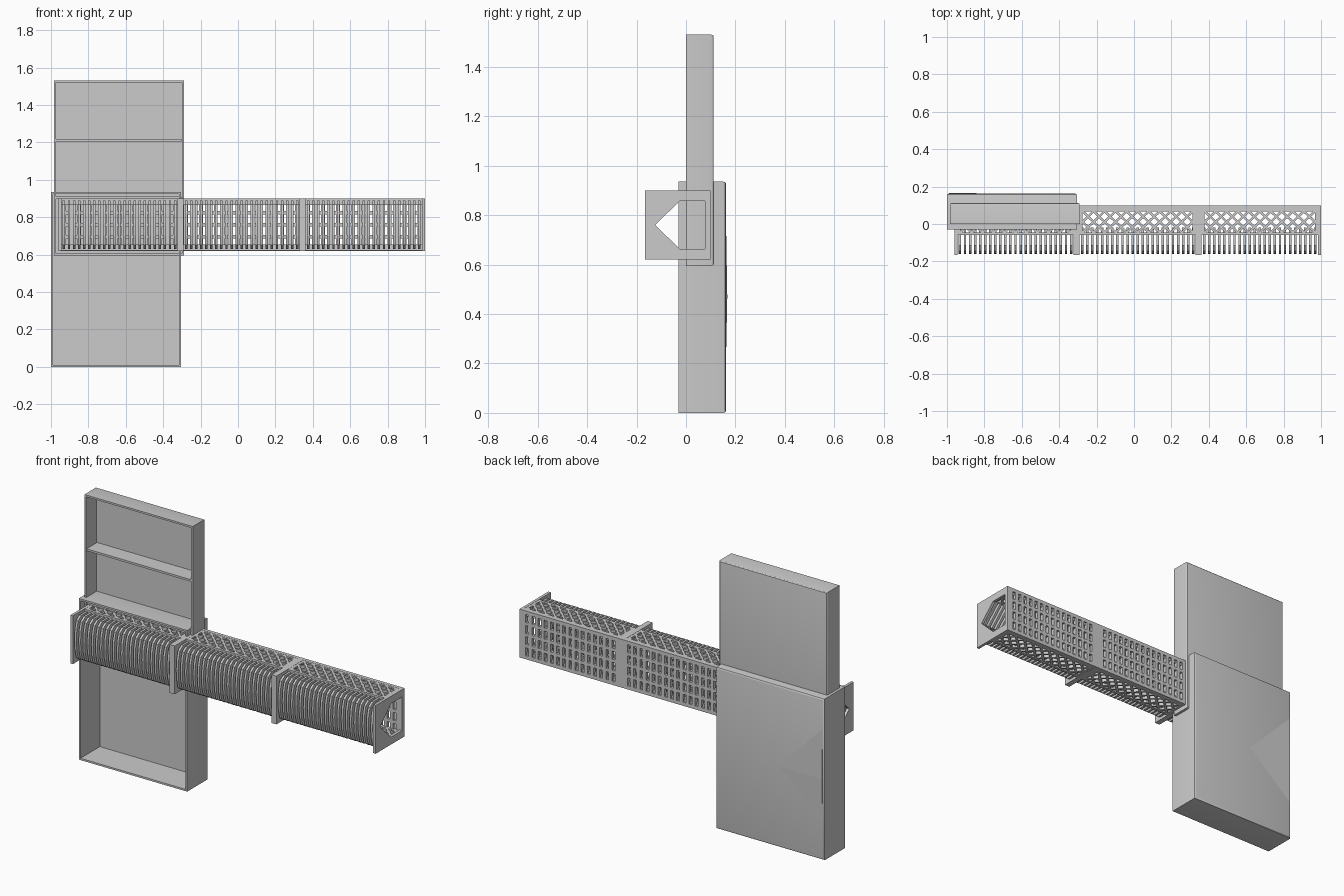
import bpy, bmesh

if "Cube" in bpy.data.objects:
    bpy.data.objects.remove(bpy.data.objects["Cube"])

ZC = 0.76          # centre height of the bar
ZB, ZT = 0.62, 0.90  # bar bottom / top
YF, YB = -0.165, 0.10  # bar front / back
M = 0.653          # module length


def finish(name, bm):
    bmesh.ops.recalc_face_normals(bm, faces=bm.faces)
    me = bpy.data.meshes.new(name)
    bm.to_mesh(me)
    bm.free()
    ob = bpy.data.objects.new(name, me)
    bpy.context.collection.objects.link(ob)
    return ob


def add_prism(bm, pts, vec):
    """Closed polygon of 3D points swept along vec."""
    a = [bm.verts.new(p) for p in pts]
    b = [bm.verts.new([p[i] + vec[i] for i in range(3)]) for p in pts]
    bm.faces.new(a)
    bm.faces.new(b[::-1])
    n = len(a)
    for i in range(n):
        j = (i + 1) % n
        bm.faces.new((a[i], b[i], b[j], a[j]))


def add_box(bm, x, y, z):
    add_prism(bm, [(x[0], y[0], z[0]), (x[1], y[0], z[0]),
                   (x[1], y[1], z[0]), (x[0], y[1], z[0])], (0, 0, z[1] - z[0]))


def tray(name, x, y, z, wall=0.015):
    """Box open to the front with a rounded back rim."""
    bm = bmesh.new()
    add_box(bm, x, y, z)
    bmesh.ops.recalc_face_normals(bm, faces=bm.faces)
    front = next(f for f in bm.faces if f.normal.y < -0.9)
    bmesh.ops.inset_individual(bm, faces=[front], thickness=wall)
    inner = bmesh.ops.extrude_discrete_faces(bm, faces=[front])["faces"][0]
    bmesh.ops.translate(bm, verts=inner.verts, vec=(0, y[1] - y[0] - wall, 0))
    rim = [e for e in bm.edges if all(v.co.y > y[1] - 1e-5 for v in e.verts)]
    bmesh.ops.bevel(bm, geom=rim, offset=0.01, segments=3, affect='EDGES', profile=0.5)
    ob = finish(name, bm)
    bpy.context.view_layer.objects.active = ob
    ob.select_set(True)
    bpy.ops.object.shade_smooth_by_angle()
    ob.select_set(False)


# lower and upper trays
tray("lower_tray", (-1.0, -0.305), (-0.03, 0.162), (0.0, 0.935))
tray("upper_tray", (-0.985, -0.29), (0.0, 0.112), (0.595, 1.53))

# compartment shelves of the upper tray
bm = bmesh.new()
for z in (1.212, 0.905):
    add_box(bm, (-0.972, -0.303), (0.001, 0.1), (z - 0.006, z + 0.006))
finish("upper_tray_shelves", bm)

# faint raised facet on the back of the lower tray
bm = bmesh.new()
p = [bm.verts.new(c) for c in ((-0.65, 0.161, 0.47), (-0.99, 0.161, 0.18),
                               (-0.99, 0.161, 0.82), (-0.988, 0.167, 0.47))]
for t in ((0, 1, 2), (0, 1, 3), (1, 2, 3), (0, 2, 3)):
    bm.faces.new([p[i] for i in t])
finish("lower_tray_back_facet", bm)


def mirror_z(pts):
    return [(y, 2 * ZC - z) for y, z in pts]


# end plate with a pentagon opening, built as two mirrored halves
HALF_PLATE = [(YB, ZC), (YB, ZT), (YF, ZT), (YF, ZC), (-0.125, ZC),
              (-0.025, 0.857), (0.077, 0.857), (0.077, ZC)]
# fin: bowed outer edge, V-shaped inner edge
OUTER = [(-0.02, 0.889), (-0.115, 0.889), (-0.145, 0.868), (-0.157, 0.82)]
FIN = OUTER + [(-0.161, ZC)] + mirror_z(OUTER)[::-1] + \
      [(-0.025, 2 * ZC - 0.857), (-0.125, ZC), (-0.025, 0.857)]


def end_plates(name, x0):
    bm = bmesh.new()
    for x in (x0, x0 + M - 0.016):
        for half in (HALF_PLATE, mirror_z(HALF_PLATE)):
            add_prism(bm, [(x, y, z) for y, z in half], (0.016, 0, 0))
    finish(name, bm)


def fins(name, x0, n=23):
    bm = bmesh.new()
    step = (M - 0.032) / n
    for i in range(n):
        x = x0 + 0.016 + (i + 0.5) * step - 0.0065
        add_prism(bm, [(x, y, z) for y, z in FIN], (0.013, 0, 0))
    finish(name, bm)


def back_panel(name, x0, cols=15, rows=4):
    """Slotted wall: grid of cells with the slots left out."""
    xs, zs = [x0 + 0.01], [ZB]
    pitch, zp = (M - 0.06) / cols, (ZT - ZB - 0.024) / rows
    for i in range(cols):
        c = x0 + 0.03 + (i + 0.5) * pitch
        xs += [c - 0.0095, c + 0.0095]
    for j in range(rows):
        c = ZB + 0.012 + (j + 0.5) * zp
        zs += [c - 0.023, c + 0.023]
    xs.append(x0 + M - 0.01)
    zs.append(ZT)
    bm = bmesh.new()
    v = [[bm.verts.new((x, YB, z)) for z in zs] for x in xs]
    for i in range(len(xs) - 1):
        for j in range(len(zs) - 1):
            if not (i % 2 and j % 2):
                bm.faces.new((v[i][j], v[i][j + 1], v[i + 1][j + 1], v[i + 1][j]))
    bmesh.ops.recalc_face_normals(bm, faces=bm.faces)
    if bm.faces[:][0].normal.y < 0:
        bmesh.ops.reverse_faces(bm, faces=bm.faces[:])
    me = bpy.data.meshes.new(name)
    bm.to_mesh(me)
    bm.free()
    ob = bpy.data.objects.new(name, me)
    bpy.context.collection.objects.link(ob)
    mod = ob.modifiers.new("thickness", 'SOLIDIFY')
    mod.thickness = 0.02
    mod.offset = -1


def lattice(name, x0, z0, z1):
    """Framed panel crossed by diagonal bars."""
    bm = bmesh.new()
    xa, xb, ya, yb = x0 + 0.032, x0 + M - 0.032, -0.045, 0.068
    dz, h, w = z1 - z0, yb - ya, 0.009
    add_box(bm, (x0 + 0.01, xa), (-0.06, YB - 0.01), (z0, z1))
    add_box(bm, (xb, x0 + M - 0.01), (-0.06, YB - 0.01), (z0, z1))
    add_box(bm, (xa, xb), (-0.06, ya), (z0, z1))
    add_box(bm, (xa, xb), (yb, YB - 0.01), (z0, z1))
    n = 10
    step = (xb - xa) / n
    run = 2 * step
    for k in range(-1, n):
        s = xa + k * step
        t0 = max(0, (xa - s) / run)
        t1 = min(1, (xb - s) / run)
        for flip in (False, True):
            q = []
            for t in (t0, t1):
                y = (yb - h * t) if flip else (ya + h * t)
                q.append((s + run * t, y))
            (ax, ay), (bx, by) = q
            add_prism(bm, [(ax - w, ay, z0), (ax + w, ay, z0),
                           (bx + w, by, z0), (bx - w, by, z0)], (0, 0, dz))
    finish(name, bm)


# bar made of three identical modules end to end
for m, label in enumerate(("left", "middle", "right")):
    x0 = -0.96 + m * M
    end_plates(label + "_end_plates", x0)
    fins(label + "_front_fins", x0)
    back_panel(label + "_slotted_back", x0)
    lattice(label + "_top_lattice", x0, 0.865, 0.899)
    lattice(label + "_bottom_lattice", x0, 0.621, 0.655)
